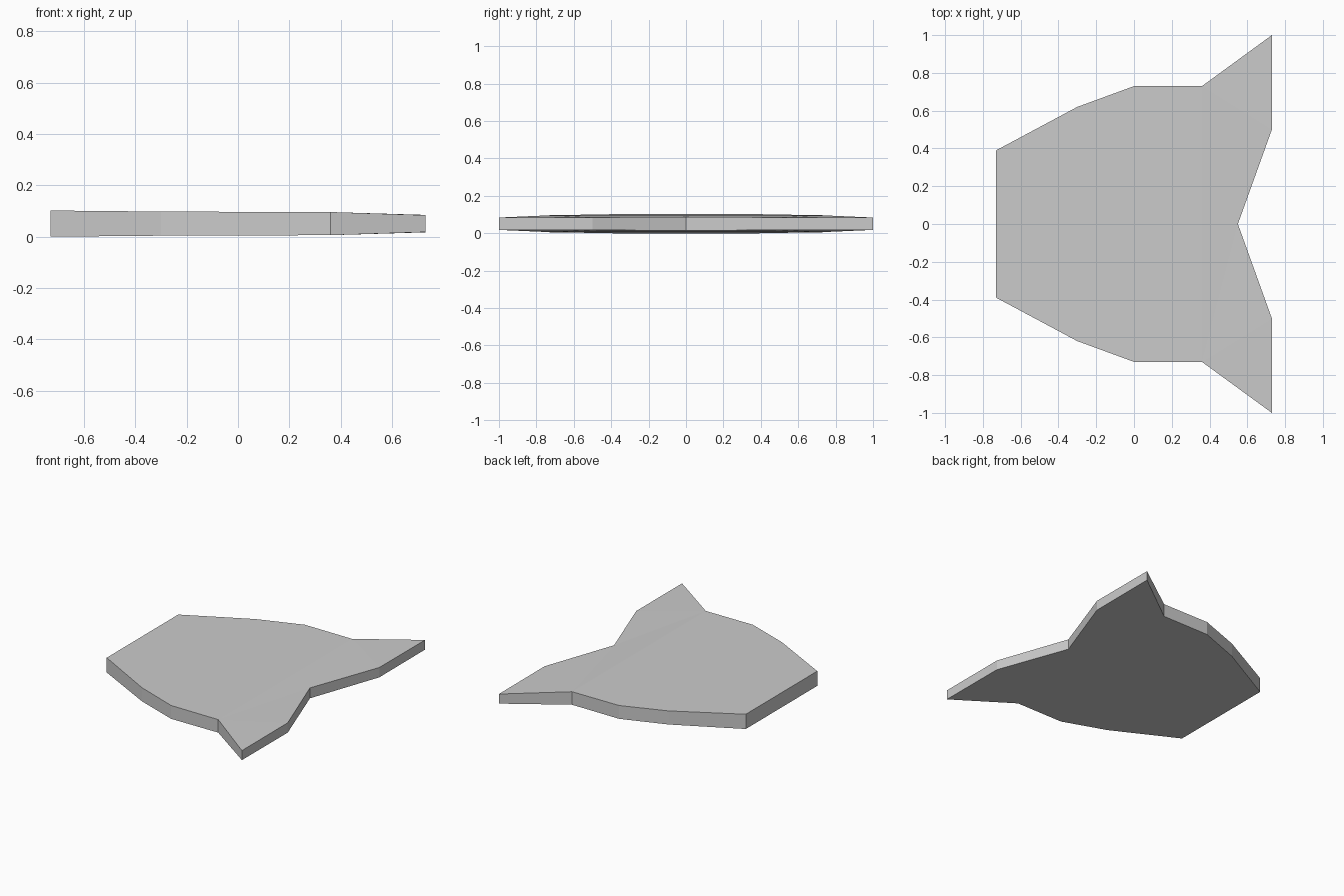
import bpy, bmesh

if "Cube" in bpy.data.objects:
    bpy.data.objects.remove(bpy.data.objects["Cube"])

MID = 0.051
# half outline: x, y, half thickness (plate thins toward the swept tips)
OUTLINE = [(-0.73, 0.39, 0.051), (-0.30, 0.62, 0.047), (0.0, 0.73, 0.046),
           (0.36, 0.73, 0.045), (0.73, 1.0, 0.033), (0.73, 0.50, 0.034)]
NOTCH = (0.55, 0.0, 0.036)

bm = bmesh.new()


def column(x, y, h):
    return bm.verts.new((x, y, MID + h)), bm.verts.new((x, y, MID - h))


left = [column(x, y, h) for x, y, h in OUTLINE]
right = [column(x, -y, h) for x, y, h in OUTLINE]
notch = column(*NOTCH)


# top and bottom skins
def skin(cols):
    bm.faces.new([c[0] for c in cols])
    bm.faces.new([c[1] for c in reversed(cols)])


for i in range(3):
    skin([right[i], right[i + 1], left[i + 1], left[i]])
skin([right[3], notch, left[3]])
for side in (left, right):
    skin([side[3], notch, side[5]])
    skin([side[3], side[5], side[4]])

# rim walls
loop = left + [notch] + right[::-1]
for a, b in zip(loop, loop[1:] + loop[:1]):
    bm.faces.new((a[0], b[0], b[1], a[1]))

bmesh.ops.recalc_face_normals(bm, faces=bm.faces)
mesh = bpy.data.meshes.new("swept_plate")
bm.to_mesh(mesh)
bm.free()
plate = bpy.data.objects.new("swept_plate", mesh)
bpy.context.collection.objects.link(plate)
